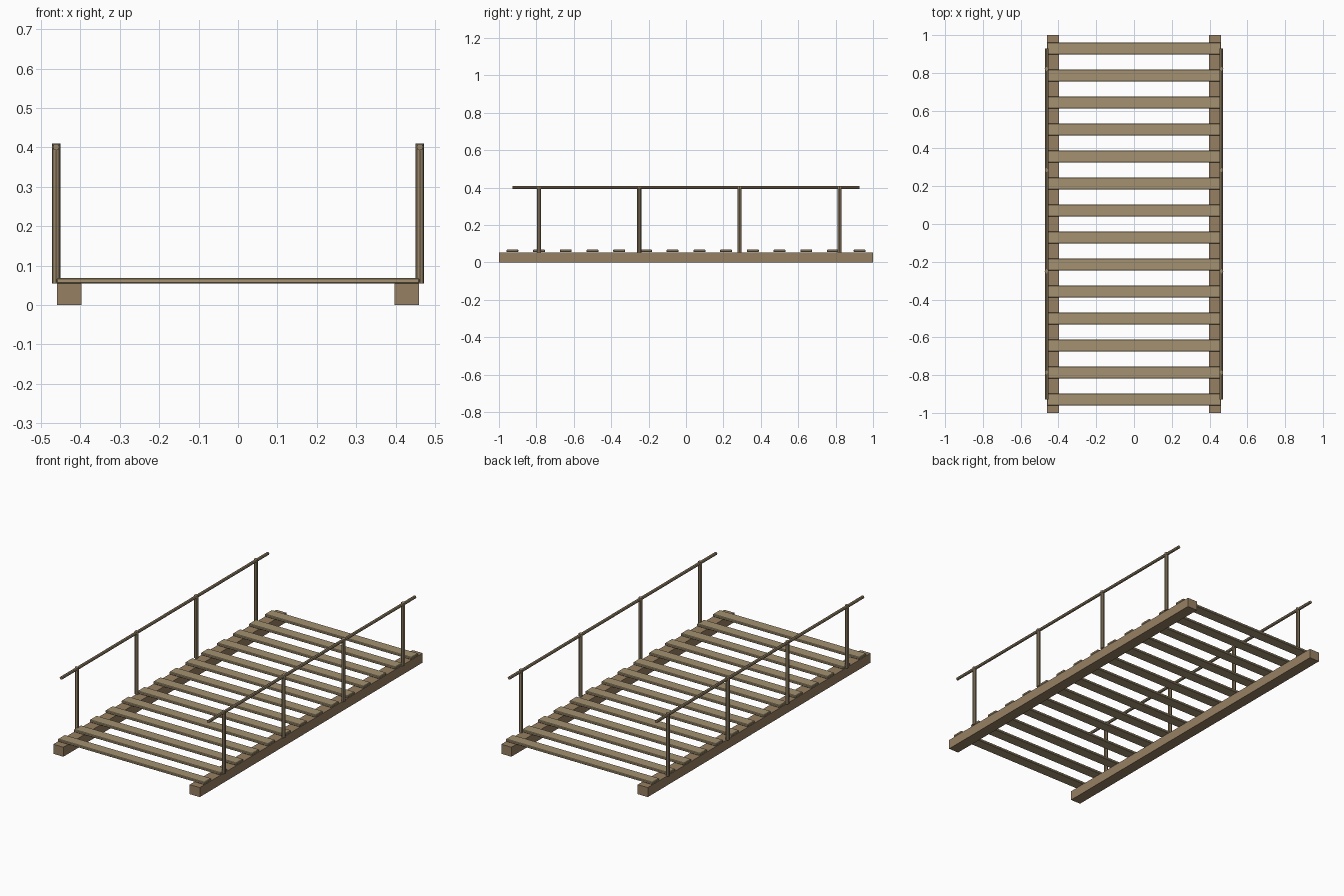
import bpy
import math

if "Cube" in bpy.data.objects:
    bpy.data.objects.remove(bpy.data.objects["Cube"])


def material(name, rgb):
    m = bpy.data.materials.new(name)
    m.diffuse_color = (*rgb, 1)
    m.use_nodes = True
    m.node_tree.nodes["Principled BSDF"].inputs["Base Color"].default_value = m.diffuse_color
    return m


BEAM = material("dark_wood", (0.31, 0.215, 0.122))
PLANK = material("light_wood", (0.37, 0.285, 0.165))
RAIL = material("rail_wood", (0.31, 0.235, 0.14))


def box(name, size, loc, mat, bevel=0.0):
    bpy.ops.mesh.primitive_cube_add(size=1, location=loc)
    ob = bpy.context.object
    ob.name = name
    ob.scale = size
    bpy.ops.object.transform_apply(location=False, rotation=False, scale=True)
    ob.data.materials.append(mat)
    if bevel:
        mod = ob.modifiers.new("bevel", 'BEVEL')
        mod.width = bevel
        mod.segments = 1
    return ob


def pole(name, radius, length, loc, mat, rot=(0, 0, 0)):
    # Octagonal pole, flat sides aligned to the axes
    bpy.ops.mesh.primitive_cylinder_add(vertices=8, radius=radius / math.cos(math.pi / 8),
                                        depth=length, location=loc, rotation=rot)
    ob = bpy.context.object
    ob.name = name
    ob.data.materials.append(mat)
    return ob


# Deck planks laid across the beams
COUNT = 14
step = 2 / COUNT
for i in range(COUNT):
    box(f"plank_{i + 1}", (0.922, 0.064, 0.014), (0, -1 + step * (i + 0.5), 0.0615), PLANK, 0.003)

for side, label in ((-1, "left"), (1, "right")):
    # Long support beam
    box(f"{label}_beam", (0.063, 2.0, 0.054), (side * 0.4285, 0, 0.027), BEAM)
    # Railing posts
    for i in range(4):
        y = -0.7857 + 0.5357 * i
        pole(f"{label}_post_{i + 1}", 0.01, 0.356, (side * 0.462, y, 0.232), RAIL)
    # Handrail
    pole(f"{label}_handrail", 0.0078, 1.857, (side * 0.462, 0, 0.401), RAIL, (math.pi / 2, 0, 0))
